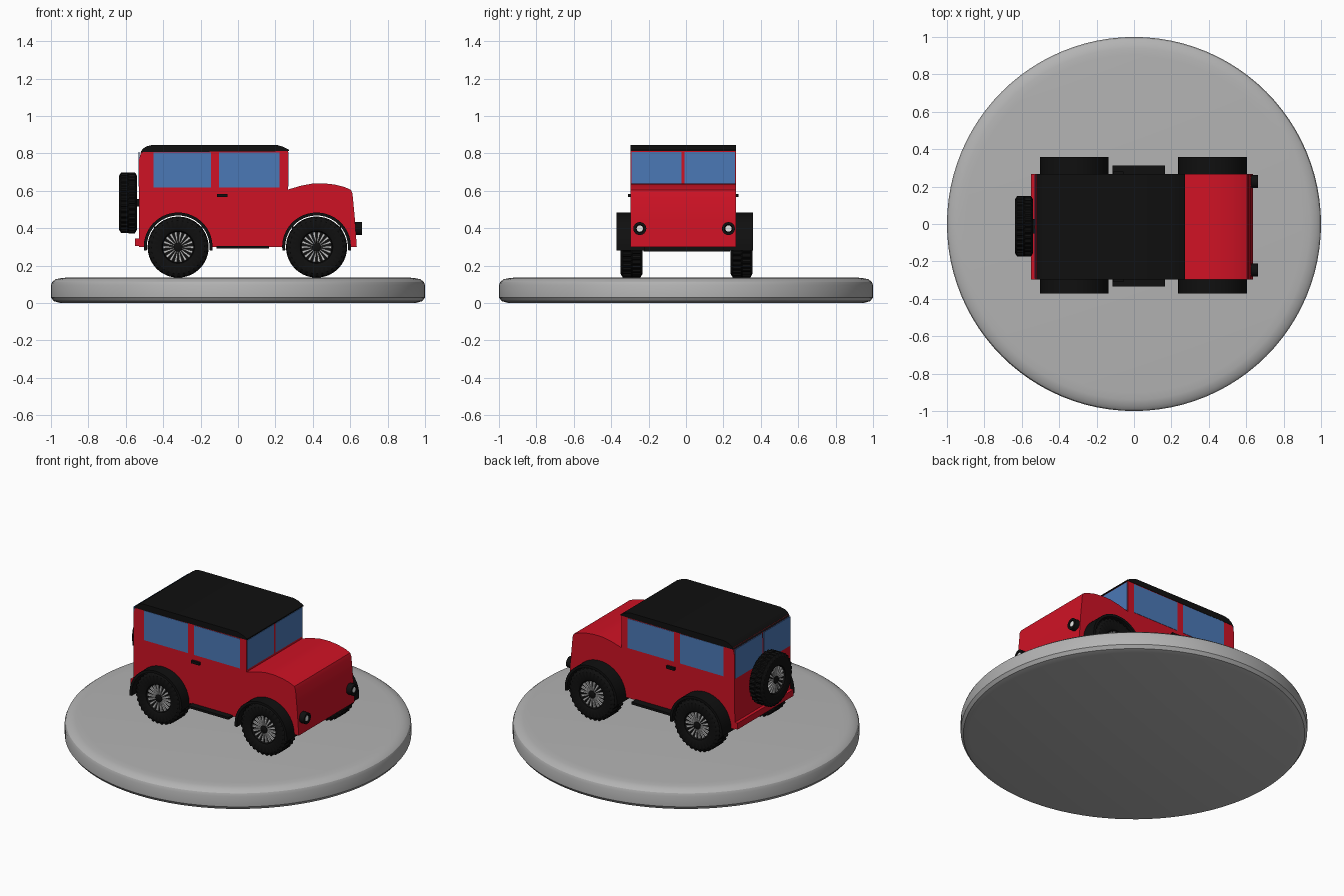
import bpy, bmesh, math
from mathutils import Matrix, Vector

if "Cube" in bpy.data.objects:
    bpy.data.objects.remove(bpy.data.objects["Cube"])


def material(name, rgb):
    m = bpy.data.materials.new(name)
    m.diffuse_color = (*rgb, 1)
    m.use_nodes = True
    m.node_tree.nodes["Principled BSDF"].inputs["Base Color"].default_value = m.diffuse_color
    return m


RED = material("red paint", (0.62, 0.006, 0.018))
BLACK = material("black rubber", (0.005, 0.005, 0.005))
BLUE = material("blue glass", (0.07, 0.19, 0.47))
GREY = material("stone grey", (0.45, 0.45, 0.45))
SILVER = material("silver", (0.55, 0.55, 0.55))
WHITE = material("white lens", (0.85, 0.85, 0.85))


def finish(bm, name, mat, smooth=True):
    bmesh.ops.recalc_face_normals(bm, faces=bm.faces)
    me = bpy.data.meshes.new(name)
    bm.to_mesh(me)
    bm.free()
    me.materials.append(mat)
    ob = bpy.data.objects.new(name, me)
    bpy.context.collection.objects.link(ob)
    if smooth:
        bpy.ops.object.select_all(action='DESELECT')
        bpy.context.view_layer.objects.active = ob
        ob.select_set(True)
        bpy.ops.object.shade_smooth_by_angle(angle=math.radians(30))
    return ob


def box(name, x, y, z, mat):
    bm = bmesh.new()
    bmesh.ops.create_cube(bm, size=1)
    for v in bm.verts:
        v.co = [(a + b) / 2 + c * (b - a) for c, (a, b) in zip(v.co, (x, y, z))]
    return finish(bm, name, mat, False)


def extrude_xz(name, pts, y0, y1, mat):
    bm = bmesh.new()
    f = bm.faces.new([bm.verts.new((x, y0, z)) for x, z in pts])
    r = bmesh.ops.extrude_face_region(bm, geom=[f])
    for v in r["geom"]:
        if isinstance(v, bmesh.types.BMVert):
            v.co.y = y1
    return finish(bm, name, mat)


def arc(cx, cz, r, a0, a1, n=24):
    return [(cx + r * math.cos(math.radians(a0 + (a1 - a0) * i / n)),
             cz + r * math.sin(math.radians(a0 + (a1 - a0) * i / n))) for i in range(n + 1)]


def lathe(name, prof, seg, mat, tooth=lambda i, j: 0.0, place=Matrix()):
    """Turn (radius, height) points around z; tooth(i, j) adds to the radius."""
    bm = bmesh.new()
    rings = []
    for j, (r, h) in enumerate(prof):
        ring = []
        for i in range(seg):
            a = 2 * math.pi * i / seg
            q = r + tooth(i, j)
            ring.append(bm.verts.new((q * math.cos(a), q * math.sin(a), h)))
        rings.append(ring)
    for a, b in zip(rings, rings[1:]):
        for i in range(seg):
            k = (i + 1) % seg
            bm.faces.new((a[i], a[k], b[k], b[i]))
    bm.faces.new(rings[0])
    bm.faces.new(rings[-1])
    bm.transform(place)
    return finish(bm, name, mat)


# round display base
lathe("base", [(0.95, 0), (0.985, 0.01), (1, 0.03), (1, 0.095), (0.993, 0.113),
               (0.975, 0.127), (0.94, 0.134), (0.90, 0.137)], 96, GREY)

WX, WZ = (-0.32, 0.42), 0.299
Y0, Y1 = -0.296, 0.266

# body side profile with both wheel arches
body = [(-0.53, 0.30)] + arc(WX[0], 0.30, 0.176, 180, 0) + arc(WX[1], 0.30, 0.176, 180, 0)
body += [(0.635, 0.30), (0.625, 0.45), (0.612, 0.585), (0.604, 0.605), (0.57, 0.62), (0.52, 0.633),
         (0.46, 0.640), (0.40, 0.639), (0.34, 0.628), (0.268, 0.607),
         (0.268, 0.815), (-0.516, 0.815), (-0.528, 0.77)]
extrude_xz("body", body, Y0, Y1, RED)
box("rear_bumper", (-0.55, -0.52), (Y0, Y1), (0.305, 0.345), RED)

# roof cap
extrude_xz("roof", [(-0.522, 0.806), (-0.508, 0.825), (-0.488, 0.838), (-0.455, 0.846),
                    (0.205, 0.846), (0.24, 0.836), (0.273, 0.819), (0.273, 0.812)],
           Y0 - 0.002, Y1 + 0.002, BLACK)

# side windows and door handles
for s, y in (("right", Y0), ("left", Y1)):
    for n, xs in (("rear", (-0.452, -0.145)), ("front", (-0.102, 0.223))):
        box(f"{s}_{n}_window", xs, (y - 0.002, y + 0.002), (0.618, 0.806), BLUE)
    box(f"{s}_door_handle", (-0.112, -0.056), (y - 0.015, y + 0.015), (0.567, 0.584), BLACK)

# windscreen and back window, two panes each
for n, x in (("windscreen", 0.268), ("back_window", -0.529)):
    for s, ys in (("right", (Y0 + 0.005, -0.023)), ("left", (-0.008, Y1 - 0.005))):
        box(f"{n}_{s}", (x - 0.003, x + 0.003), ys, (0.622, 0.808), BLUE)

# wheel arch flares and the dark wells inside them
for n, x in zip(("rear", "front"), WX):
    ring = arc(x, 0.30, 0.184, -6, 186) + arc(x, 0.30, 0.168, 186, -6)
    for s, ys in (("right", (-0.371, -0.22)), ("left", (0.20, 0.357))):
        extrude_xz(f"{n}_{s}_flare", ring, *ys, BLACK)
    box(f"{n}_wheel_well", (x - 0.13, x + 0.13), (-0.228, 0.236), (0.275, 0.41), BLACK)

# running boards
box("running_boards", (-0.115, 0.167), (-0.335, 0.312), (0.291, 0.306), BLACK)

# headlights
for s, y in (("right", -0.247), ("left", 0.227)):
    turn = Matrix.Translation((0.61, y, 0.398)) @ Matrix.Rotation(math.pi / 2, 4, 'Y')
    lathe(f"{s}_headlight", [(0.035, 0), (0.035, 0.052), (0.022, 0.052), (0.02, 0.046)],
          16, BLACK, place=turn)
    lathe(f"{s}_headlight_lens", [(0.017, 0.04), (0.017, 0.049)], 16, WHITE, place=turn)


def wheel(name, loc, turn_z, width):
    """Treaded tyre, dark hub and thin spokes; the outer face looks to -y before turning."""
    w = width / 2
    place = (Matrix.Translation(loc) @ Matrix.Rotation(turn_z, 4, 'Z')
             @ Matrix.Rotation(math.pi / 2, 4, 'X'))
    prof = [(0.10, -w), (0.142, -w), (0.156, -w + 0.012), (0.156, -0.004), (0.156, 0.004),
            (0.156, w - 0.012), (0.142, w), (0.10, w), (0.087, w - 0.006), (0.082, w - 0.022)]

    def tread(i, j):
        if j in (2, 3):
            return 0.007 if i % 4 < 2 else 0
        if j in (4, 5):
            return 0.007 if i % 4 >= 2 else 0
        return 0
    lathe(name + "_tyre", prof, 128, BLACK, tread, place)
    lathe(name + "_hub", [(0.024, w - 0.03), (0.024, w - 0.008), (0.016, w - 0.004)],
          20, BLACK, place=place)
    bm = bmesh.new()
    for k in range(18):
        rot = Matrix.Rotation(2 * math.pi * k / 18, 4, 'Z')
        r = bmesh.ops.create_cube(bm, size=1)
        for v in r["verts"]:
            outer = v.co.x > 0
            v.co = rot @ Vector((0.081 if outer else 0.022,
                                 v.co.y * (0.014 if outer else 0.005),
                                 w - 0.018 + v.co.z * 0.012))
    bm.transform(place)
    finish(bm, name + "_spokes", SILVER, False)


for n, x in zip(("rear", "front"), WX):
    wheel(f"{n}_right_wheel", (x, -0.291, WZ), 0, 0.118)
    wheel(f"{n}_left_wheel", (x, 0.297, WZ), math.pi, 0.118)

# spare wheel on the back
wheel("spare_wheel", (-0.588, -0.012, 0.536), -math.pi / 2, 0.098)
box("spare_wheel_mount", (-0.56, -0.525), (-0.05, 0.026), (0.515, 0.555), BLACK)
